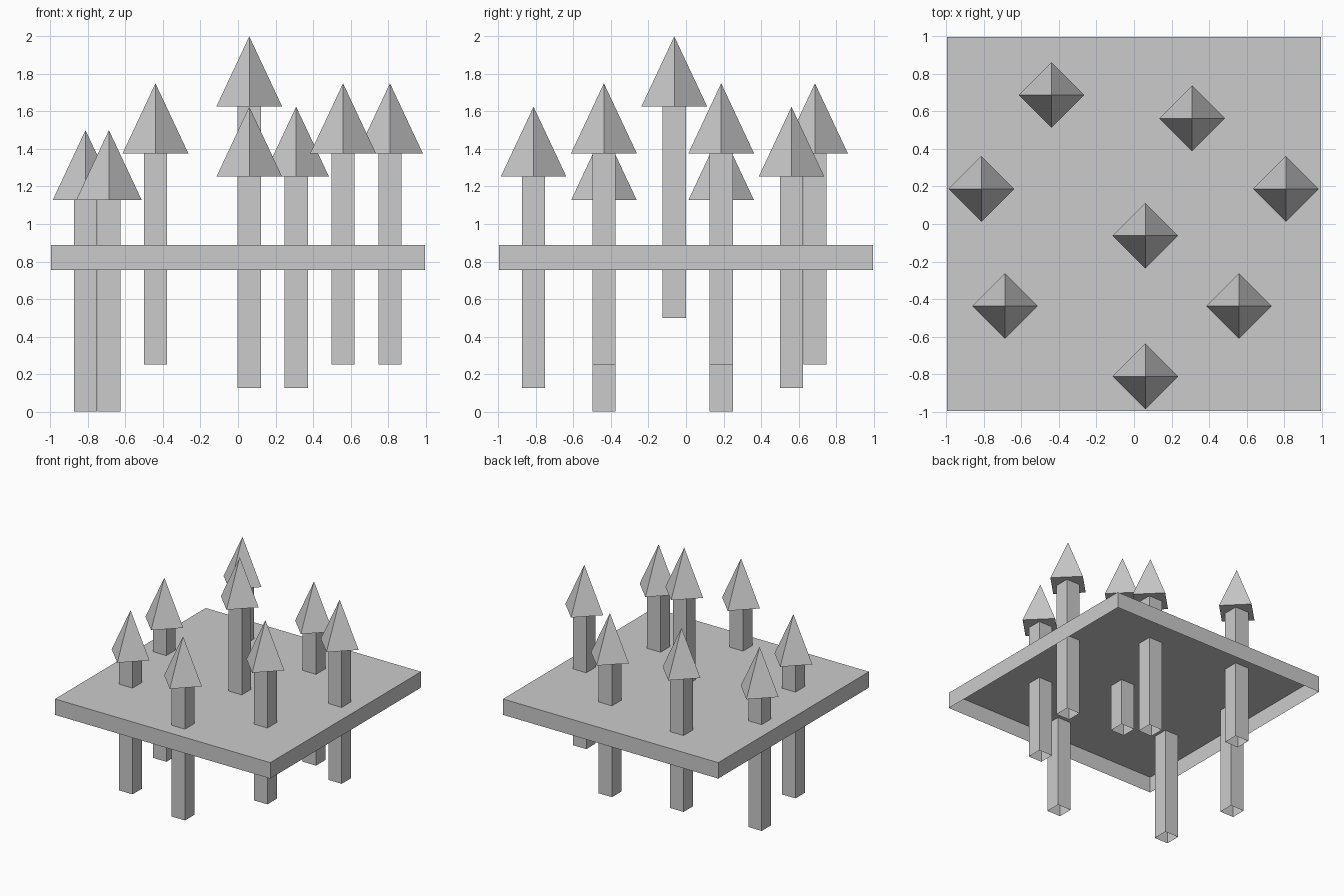
import bpy, bmesh
from mathutils import Matrix

if "Cube" in bpy.data.objects:
    bpy.data.objects.remove(bpy.data.objects["Cube"])


def finish(name, bm, loc):
    mesh = bpy.data.meshes.new(name)
    bm.to_mesh(mesh)
    bm.free()
    ob = bpy.data.objects.new(name, mesh)
    ob.location = loc
    bpy.context.collection.objects.link(ob)


def open_box(name, size, loc, top=True):
    """Box without a bottom face, and optionally without a top face."""
    bm = bmesh.new()
    bmesh.ops.create_cube(bm, size=1, matrix=Matrix.Diagonal((*size, 1)))
    bm.normal_update()
    drop = [f for f in bm.faces if f.normal.z < -0.5 or (f.normal.z > 0.5 and not top)]
    bmesh.ops.delete(bm, geom=drop, context='FACES_ONLY')
    finish(name, bm, loc)


def spire(name, radius, height, loc):
    """Four-sided closed pyramid with corners on the axes."""
    bm = bmesh.new()
    bmesh.ops.create_cone(bm, cap_ends=True, segments=4, radius1=radius,
                          radius2=0, depth=height)
    bmesh.ops.remove_doubles(bm, verts=bm.verts, dist=1e-5)
    finish(name, bm, loc)


# ground slab, hollow underneath
open_box("ground_slab", (1.992, 1.992, 0.133), (0, 0, 0.822))

# trees: x, y, apex height
TREES = [
    (0.06, -0.0625, 2.0),
    (0.31, 0.5625, 1.625), (0.06, -0.8125, 1.625),
    (-0.44, 0.6875, 1.75), (0.81, 0.1875, 1.75), (0.56, -0.4375, 1.75),
    (-0.813, 0.1875, 1.5), (-0.688, -0.4375, 1.5),
]
CROWN_H, TRUNK_H = 0.373, 1.127
for i, (x, y, apex) in enumerate(TREES, 1):
    base = apex - CROWN_H
    spire(f"tree_crown_{i}", 0.175, CROWN_H, (x, y, base + CROWN_H / 2))
    open_box(f"tree_trunk_{i}", (0.124, 0.124, TRUNK_H),
             (x, y, base - TRUNK_H / 2), top=False)
